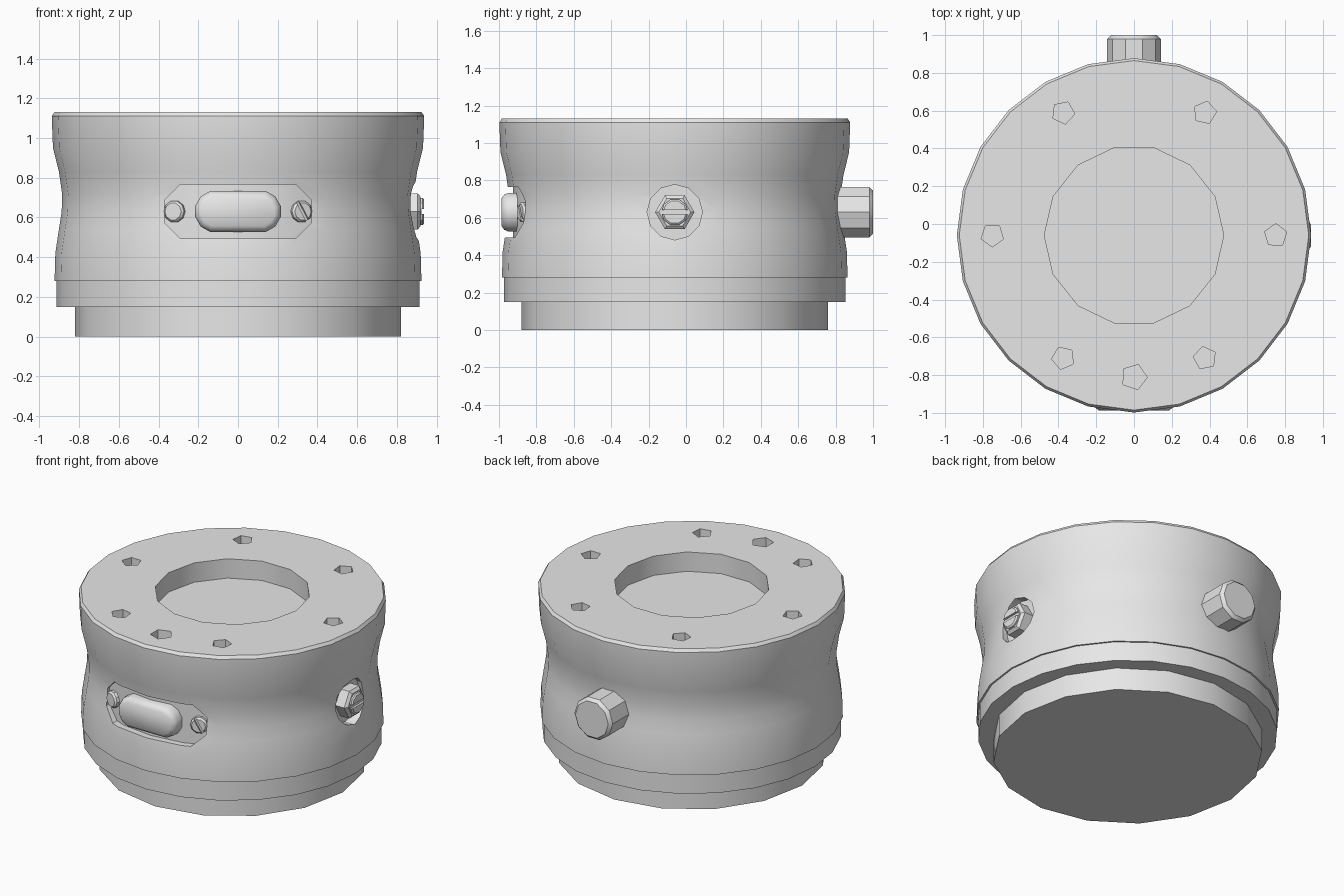
import bpy, bmesh
from math import pi, cos, sin, radians
from mathutils import Matrix

cube = bpy.data.objects.get("Cube")
if cube:
    bpy.data.objects.remove(cube, do_unlink=True)

grey = bpy.data.materials.new("light_grey")
grey.use_nodes = True
grey.diffuse_color = (0.8, 0.8, 0.8, 1)
grey.node_tree.nodes["Principled BSDF"].inputs["Base Color"].default_value = (0.8, 0.8, 0.8, 1)

CENTRE_Y = -0.06
PORT_Z = 0.63
AXIS = Matrix.Translation((0, CENTRE_Y, 0))


def side_frame(degrees):
    """Frame on the body axis: local z points outward, 0 is front, 90 is +x."""
    return (Matrix.Translation((0, CENTRE_Y, PORT_Z))
            @ Matrix.Rotation(radians(degrees), 4, 'Z')
            @ Matrix.Rotation(pi / 2, 4, 'X'))


def loft(name, sides, profile, frame=AXIS, stretch=0, phase=0.0):
    """Closed solid from (radius, height) rings, optionally stretched into a pill."""
    bm = bmesh.new()
    rings = []
    for r, h in profile:
        ring = []
        for i in range(sides):
            a = phase + 2 * pi * i / sides
            shift = stretch if cos(a) > 0 else -stretch
            ring.append(bm.verts.new((r * cos(a) + shift, r * sin(a), h)))
        rings.append(ring)
    for low, high in zip(rings, rings[1:]):
        for i in range(sides):
            j = (i + 1) % sides
            bm.faces.new((low[i], low[j], high[j], high[i]))
    bm.faces.new(rings[0][::-1])
    bm.faces.new(rings[-1])
    bm.transform(frame)
    return finish(name, bm)


def box(name, size, frame):
    bm = bmesh.new()
    bmesh.ops.create_cube(bm, size=1)
    bm.transform(frame @ Matrix.Diagonal((*size, 1)))
    return finish(name, bm)


def finish(name, bm):
    bmesh.ops.recalc_face_normals(bm, faces=bm.faces)
    mesh = bpy.data.meshes.new(name)
    bm.to_mesh(mesh)
    bm.free()
    mesh.materials.append(grey)
    obj = bpy.data.objects.new(name, mesh)
    bpy.context.collection.objects.link(obj)
    return obj


def carve(obj, *cutters):
    """Subtract the cutters, bake the result and delete them."""
    for cutter in cutters:
        mod = obj.modifiers.new("cut", 'BOOLEAN')
        mod.operation = 'DIFFERENCE'
        mod.solver = 'EXACT'
        mod.object = cutter
    graph = bpy.context.evaluated_depsgraph_get()
    mesh = bpy.data.meshes.new_from_object(obj.evaluated_get(graph))
    obj.modifiers.clear()
    obj.data = mesh
    for cutter in cutters:
        bpy.data.objects.remove(cutter, do_unlink=True)


def smooth(obj, degrees=30):
    bpy.ops.object.select_all(action='DESELECT')
    obj.select_set(True)
    bpy.context.view_layer.objects.active = obj
    bpy.ops.object.shade_smooth_by_angle(angle=radians(degrees))


# Stepped foot
smooth(loft("base_plinth", 16, [(0.82, 0), (0.82, 0.16)]))
smooth(loft("lower_band", 24, [(0.913, 0.15), (0.913, 0.285)]))

# Waisted main body
body = loft("main_body", 24, [
    (0.924, 0.28), (0.92, 0.42), (0.902, 0.54), (0.888, 0.63), (0.886, 0.72),
    (0.902, 0.83), (0.932, 0.95), (0.938, 1.11), (0.925, 1.13)])

# Central well and bolt holes in the top
cutters = [loft("well_cutter", 14, [(0.475, 1.0), (0.475, 1.3)])]
for angle in (0, 60, 120, 180, 240, 270, 300):
    a = radians(angle)
    place = AXIS @ Matrix.Translation((0.75 * cos(a), 0.75 * sin(a), 0))
    r = 0.07 if angle == 270 else 0.062
    cutters.append(loft("bolt_cutter", 5, [(r, 1.04), (r, 1.3)], place, phase=a + 0.3))

# Curved shallow recess behind the front lens
recess = loft("recess_cutter", 8, [(0.147, 0.6), (0.147, 1.1)],
              side_frame(0), stretch=0.234, phase=pi / 8)
carve(recess, loft("recess_floor", 24, [(0.866, 0.3), (0.866, 1.0)]))
cutters.append(recess)

# Round pocket for the side fitting
cutters.append(loft("pocket_cutter", 12, [(0.148, 0.84), (0.148, 1.1)], side_frame(90)))
carve(body, *cutters)
smooth(body)

# Front lens
lens = loft("front_lens", 12, [(0.107, 0.84), (0.107, 0.89), (0.097, 0.912), (0.076, 0.927)],
            side_frame(0), stretch=0.112, phase=pi / 12)
smooth(lens, 50)

# Cross-slotted screws beside the lens
for name, angle, turn in (("left_screw", 21.6, 0.5), ("right_screw", -21.6, 1.0)):
    frame = side_frame(angle)
    screw = loft(name, 10, [(0.055, 0.84), (0.055, 0.878), (0.044, 0.889)], frame)
    slots = []
    for quarter in (0, pi / 2):
        slot = frame @ Matrix.Rotation(turn + quarter, 4, 'Z') @ Matrix.Translation((0, 0, 0.89))
        slots.append(box("slot_cutter", (0.15, 0.016, 0.03), slot))
    carve(screw, *slots)
    smooth(screw)

# Hexagonal side fitting with a slotted stud
side = side_frame(90)
smooth(loft("side_nut", 6, [(0.105, 0.82), (0.105, 0.905), (0.085, 0.92)], side))
stud = loft("side_stud", 10, [(0.072, 0.85), (0.072, 0.93), (0.062, 0.938)], side)
carve(stud, box("slot_cutter", (0.2, 0.026, 0.03), side @ Matrix.Translation((0, 0, 0.938))))
smooth(stud)

# Rear knob
smooth(loft("rear_knob", 10, [(0.142, 0.8), (0.142, 1.04), (0.122, 1.06)], side_frame(180)))
